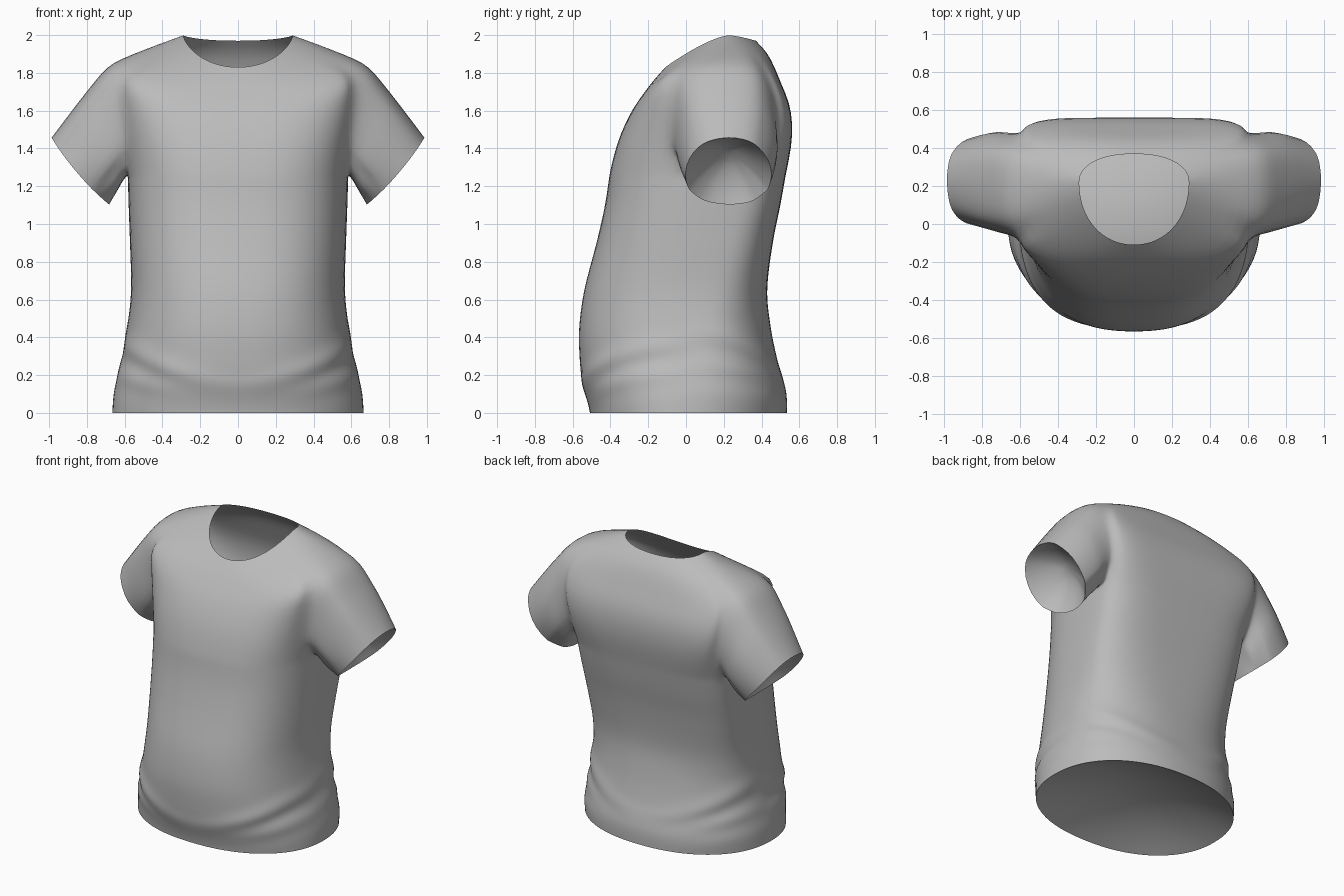
import bpy, bmesh, math
from mathutils import Vector

if "Cube" in bpy.data.objects:
    bpy.data.objects.remove(bpy.data.objects["Cube"])

COLUMNS = 48
HOLE_FRONT, HOLE_BACK = 3, 4  # sleeve hole reach from the side, in columns

# Torso outline: height, half width, front y, back y
BODY = [(0, .667, -.51, .535), (.1, .66, -.535, .535), (.2, .64, -.555, .505),
        (.3, .615, -.565, .48), (.45, .588, -.567, .45), (.65, .567, -.54, .43),
        (.9, .573, -.475, .46), (1.1, .58, -.43, .5), (1.27, .585, -.405, .53)]
# Yoke: side x, y, z, front y, z, back y, z, front and back squareness
YOKE = [(.60, .2, 1.40, -.37, 1.42, .56, 1.41, 3, 5),
        (.63, .2, 1.55, -.32, 1.54, .565, 1.53, 3.1, 6),
        (.66, .2, 1.72, -.27, 1.63, .55, 1.64, 3.3, 5.5),
        (.685, .2, 1.862, -.225, 1.69, .505, 1.74, 3.3, 4),
        (.57, .21, 1.90, -.185, 1.745, .47, 1.83, 2.9, 3.3),
        (.43, .22, 1.95, -.15, 1.785, .43, 1.91, 2.5, 2.7),
        (.29, .22, 2.0, -.11, 1.83, .37, 1.97, 2.1, 2.2)]


def smooth_rows(keys, steps):
    """Catmull-Rom interpolation through the key rows."""
    rows = []
    for i in range(len(keys) - 1):
        quad = [keys[max(i - 1, 0)], keys[i], keys[i + 1], keys[min(i + 2, len(keys) - 1)]]
        for s in range(steps):
            t = s / steps
            rows.append([b + .5 * t * (c - a + t * (2 * a - 5 * b + 4 * c - d
                         + t * (3 * (b - c) + d - a))) for a, b, c, d in zip(*quad)])
    return rows + [keys[-1]]


def signed_power(v, p):
    return math.copysign(abs(v) ** p, v)


def fold(z, t):
    """Draped waist folds that hang low in the middle and rise to the sides."""
    side = abs(math.cos(t)) ** 1.5
    dip = .15 if math.sin(t) < 0 else .2
    out = 0
    for base, rise, size in ((dip, .22, .015), (dip - .05, .11, .007)):
        d = (z - base - rise * side) / .045
        out += size * (math.exp(-d * d) - .5 * math.exp(-(d + 1.8) ** 2))
    return out * (.3 + .7 * abs(math.sin(2 * t)))


def ring(bm, row, folds=False):
    sx, sy, sz, fy, fz, by, bz, front_n, back_n = row
    verts = []
    for k in range(COLUMNS):
        t = 2 * math.pi * k / COLUMNS
        c, s = math.cos(t), math.sin(t)
        end_y, end_z, n = (fy, fz, front_n) if s < 0 else (by, bz, back_n)
        grow = 1 + (fold(sz, t) / .6 if folds else 0)
        verts.append(bm.verts.new((sx * signed_power(c, 2 / n) * grow,
                                   sy + abs(end_y - sy) * signed_power(s, 2 / n) * grow,
                                   sz + (end_z - sz) * abs(s) ** 1.3)))
    return verts


def finish(bm, name):
    """Turn the bmesh into a soft cloth object."""
    mesh = bpy.data.meshes.new(name)
    bm.to_mesh(mesh)
    bm.free()
    mesh.materials.append(cloth)
    mesh.shade_smooth()
    obj = bpy.data.objects.new(name, mesh)
    bpy.context.collection.objects.link(obj)
    soft = obj.modifiers.new("soft", "SUBSURF")
    soft.levels = soft.render_levels = 1


def lining(name, rim, depth):
    """Hollow dish that closes an opening from the inside."""
    bm = bmesh.new()
    middle = sum(rim, Vector()) / len(rim)
    loops = [[bm.verts.new(middle.lerp(p, f) + depth * (1 - f * f)) for p in rim]
             for f in (1, .85, .6, .3)]
    tip = bm.verts.new(middle + depth)
    for i in range(len(rim)):
        j = (i + 1) % len(rim)
        for a, b in zip(loops, loops[1:]):
            bm.faces.new((a[i], a[j], b[j], b[i]))
        bm.faces.new((loops[-1][i], loops[-1][j], tip))
    bmesh.ops.recalc_face_normals(bm, faces=bm.faces)
    if sum(f.normal.dot(depth) for f in bm.faces) > 0:
        bmesh.ops.reverse_faces(bm, faces=bm.faces)
    finish(bm, name)


# Cloth colour
cloth = bpy.data.materials.new("grey_cloth")
cloth.use_nodes = True
grey = (.5, .5, .5, 1)
cloth.diffuse_color = grey
cloth.node_tree.nodes["Principled BSDF"].inputs["Base Color"].default_value = grey

bm = bmesh.new()

# Torso and yoke rings
rings = []
for z, w, f, b in smooth_rows(BODY, 4):
    n = 2.2 + .5 * z
    rings.append(ring(bm, (w, .2 * z / 1.27, z, f, z, b, z, n, n + 1.5 * max(0, z - .5)), z > 0))
armpit = len(rings) - 1
shoulder = armpit + 4
rings += [ring(bm, row) for row in YOKE]

for r in range(len(rings) - 1):
    trim = 1 if r == armpit else 0
    for k in range(COLUMNS):
        reach = k + .5 if k < COLUMNS * .75 else k + .5 - COLUMNS
        reach = min(reach, COLUMNS / 2 - reach)
        if armpit <= r < shoulder and trim - HOLE_FRONT < reach < HOLE_BACK - trim:
            continue
        j = (k + 1) % COLUMNS
        bm.faces.new((rings[r][k], rings[r][j], rings[r + 1][j], rings[r + 1][k]))
bmesh.ops.delete(bm, geom=[v for v in bm.verts if not v.link_faces], context="VERTS")

# Sleeves grow from the hole edges to oval cuffs
ends = set(rings[0] + rings[-1])
hole_edges = [e for e in bm.edges if e.is_boundary and not ends.intersection(e.verts)]
chains, cuffs = {}, {1: [], -1: []}
for v in {v for e in hole_edges for v in e.verts}:
    side = 1 if v.co.x > 0 else -1
    a = math.atan2((v.co.y - .2) / .29, (v.co.z - 1.55) / .3)
    bulge = .015 * math.sin(a) ** 2
    cuff = Vector((side * (.833 + .157 * math.cos(a) + bulge),
                   .225 + .237 * math.sin(a), 1.28 + .182 * math.cos(a) - bulge))
    cuffs[side].append((a, cuff))
    chains[v] = [v]
    for u in (.12, .3, .5, .75, .92, 1):
        point = v.co.lerp(cuff, u)
        point.y += .02 * math.sin(math.pi * u) * max(0, math.sin(a))
        chains[v].append(bm.verts.new(point))
for e in hole_edges:
    a, b = (chains[v] for v in e.verts)
    for i in range(len(a) - 1):
        bm.faces.new((a[i], b[i], b[i + 1], a[i + 1]))

# Blend the armhole seams into the torso
seam = {v for chain in chains.values() for v in chain[:3]}
seam |= {e.other_vert(v) for v in chains for e in v.link_edges}
for _ in range(2):
    bmesh.ops.smooth_vert(bm, verts=list(seam), factor=.5,
                          use_axis_x=True, use_axis_y=True, use_axis_z=True)

bmesh.ops.recalc_face_normals(bm, faces=bm.faces)
outward = sum(f.normal.dot(f.calc_center_median() * Vector((1, 1, 0))) for f in bm.faces)
if outward < 0:
    bmesh.ops.reverse_faces(bm, faces=bm.faces)
hem = [v.co.copy() for v in rings[0]]
finish(bm, "shirt")

# Linings close the hem and both cuffs
lining("hem_lining", hem, Vector((0, 0, .16)))
for side, name in ((1, "left_cuff_lining"), (-1, "right_cuff_lining")):
    rim = [p for a, p in sorted(cuffs[side], key=lambda pair: pair[0])]
    lining(name, rim, Vector((-side * .1, 0, .09)))
